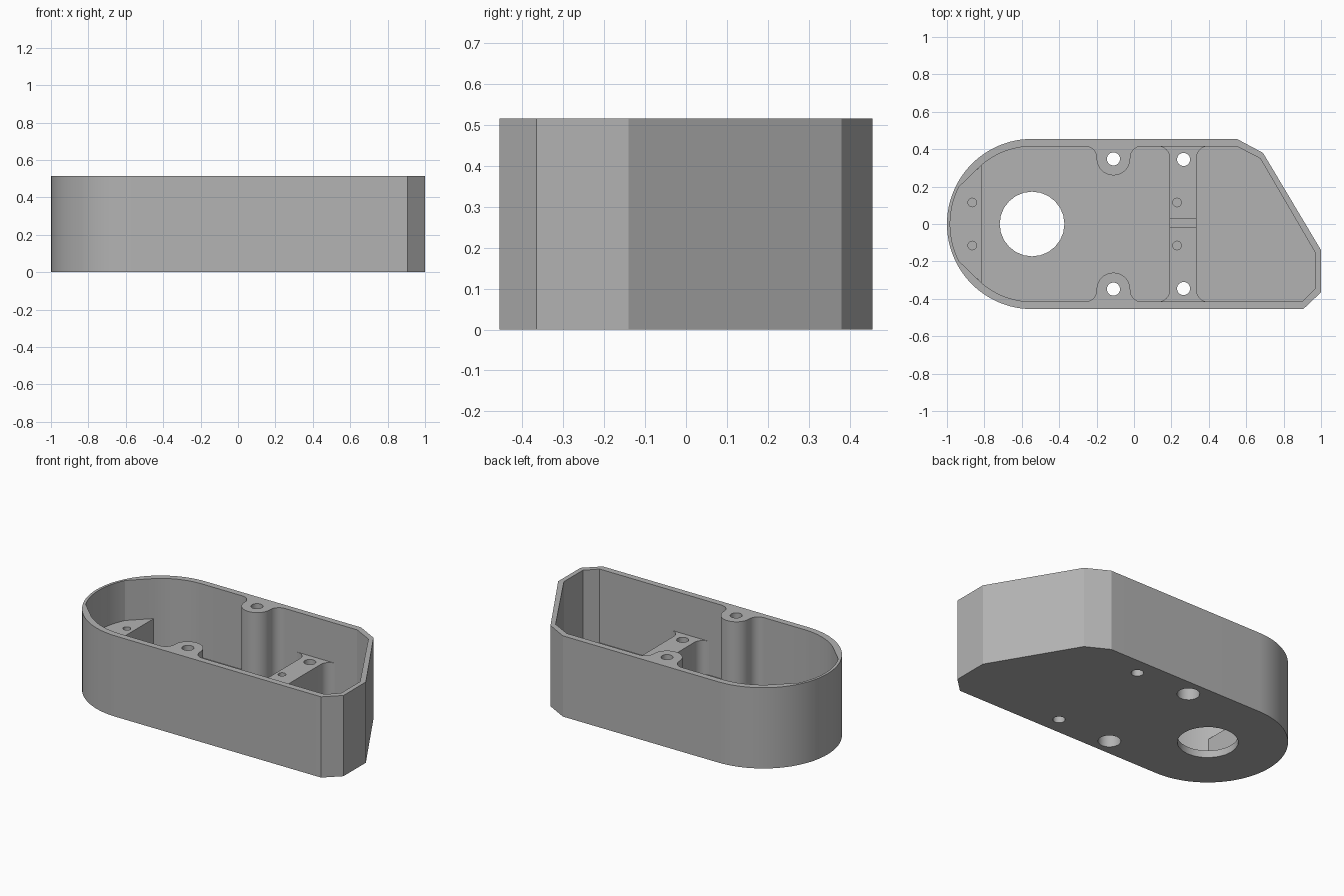
import bpy, bmesh
from math import cos, sin, radians

cube = bpy.data.objects.get("Cube")
if cube:
    bpy.data.objects.remove(cube, do_unlink=True)

HEIGHT, FLOOR, STEP = 0.515, 0.045, 0.26
WALL_Y = 0.415

grey = bpy.data.materials.new("plain grey")
grey.use_nodes = True
tone = (0.45, 0.45, 0.45, 1)
grey.diffuse_color = tone
grey.node_tree.nodes["Principled BSDF"].inputs["Base Color"].default_value = tone


def arc(cx, cy, r, start, end, steps=10):
    angles = [radians(start + (end - start) * i / steps) for i in range(steps + 1)]
    return [(cx + r * cos(a), cy + r * sin(a)) for a in angles]


def flip(points):
    """Mirror a path across the long axis, reversed to keep its direction."""
    return [(x, -y) for x, y in reversed(points)]


def prism(name, outline, z0, z1):
    bm = bmesh.new()
    face = bm.faces.new([bm.verts.new((x, y, z0)) for x, y in outline])
    raised = bmesh.ops.extrude_face_region(bm, geom=[face])["geom"]
    top = [v for v in raised if isinstance(v, bmesh.types.BMVert)]
    bmesh.ops.translate(bm, vec=(0, 0, z1 - z0), verts=top)
    bmesh.ops.recalc_face_normals(bm, faces=bm.faces)
    mesh = bpy.data.meshes.new(name)
    bm.to_mesh(mesh)
    bm.free()
    mesh.materials.append(grey)
    obj = bpy.data.objects.new(name, mesh)
    bpy.context.collection.objects.link(obj)
    return obj


def drill(x, y, r, z0, z1):
    return prism("cutter", arc(x, y, r, 0, 345, 23), z0, z1)


def cut(obj, cutters):
    bpy.context.view_layer.objects.active = obj
    for cutter in cutters:
        mod = obj.modifiers.new("cut", 'BOOLEAN')
        mod.operation, mod.solver, mod.object = 'DIFFERENCE', 'EXACT', cutter
        bpy.ops.object.modifier_apply(modifier=mod.name)
        bpy.data.objects.remove(cutter, do_unlink=True)


def smooth(obj):
    bpy.ops.object.select_all(action='DESELECT')
    obj.select_set(True)
    bpy.context.view_layer.objects.active = obj
    bpy.ops.object.shade_smooth_by_angle(angle=radians(20))


# Outer shell: rounded left end, angled right end
outer = arc(-0.545, 0, 0.455, 90, 270, 48) + [
    (0.905, -0.455), (1, -0.365), (1, -0.14), (0.69, 0.38), (0.55, 0.455)]
case = prism("case_shell", outer, 0, HEIGHT)

# Cavity outline: thinned left tip and a screw boss on each long wall
boss = (arc(0.04, 0.355, 0.06, 90, 180) + arc(-0.11, 0.35, 0.09, 0, -180, 20)
        + arc(-0.26, 0.355, 0.06, 0, 90))
shoulder = arc(-0.545, 0, 0.415, 90, 130.6, 12)
tip = arc(-0.545, 0, 0.438, 153, 207, 14)
rounded_end = shoulder + tip + flip(shoulder)
cavity = boss + rounded_end + flip(boss) + [
    (0.9, -WALL_Y), (0.97, -0.345), (0.97, -0.155), (0.675, 0.35), (0.55, WALL_Y)]
cut(case, [prism("cutter", cavity, FLOOR, HEIGHT + 0.1)])

# Large opening, counterbored boss holes and bar screw holes
holes = [drill(-0.545, 0, 0.173, -0.1, 0.2)]
for side in (-1, 1):
    holes += [drill(-0.11, side * 0.348, 0.035, -0.1, HEIGHT + 0.1),
              drill(-0.11, side * 0.348, 0.065, -0.1, 0.25),
              drill(0.265, side * 0.345, 0.035, -0.1, 0.2)]
cut(case, holes)
smooth(case)

# Shelf filling the rounded end, with two blind holes
shelf_outline = arc(-0.545, 0, 0.425, 130, 153, 1) + tip + arc(-0.545, 0, 0.425, 207, 230, 1)
shelf_outline = [(-0.815, 0.315)] + tip + [(-0.815, -0.315)]
shelf = prism("end_shelf", shelf_outline, FLOOR, STEP)
cut(shelf, [drill(-0.865, s * 0.115, 0.023, 0.12, STEP + 0.1) for s in (-1, 1)])
smooth(shelf)

# Cross bar with flared ends, through holes, blind holes and a cable notch
flare = arc(0.395, 0.355, 0.06, 180, 90, 8) + arc(0.13, 0.355, 0.06, 90, 0, 8)
bar = prism("cross_bar", flare + flip(flare), FLOOR, STEP)
notch = [(0.1, -0.015), (0.4, -0.015), (0.4, 0.03), (0.1, 0.03)]
bar_cuts = [prism("cutter", notch, STEP - 0.06, STEP + 0.1)]
for side in (-1, 1):
    bar_cuts += [drill(0.265, side * 0.345, 0.035, -0.1, STEP + 0.1),
                 drill(0.23, side * 0.115, 0.023, 0.12, STEP + 0.1)]
cut(bar, bar_cuts)
smooth(bar)
